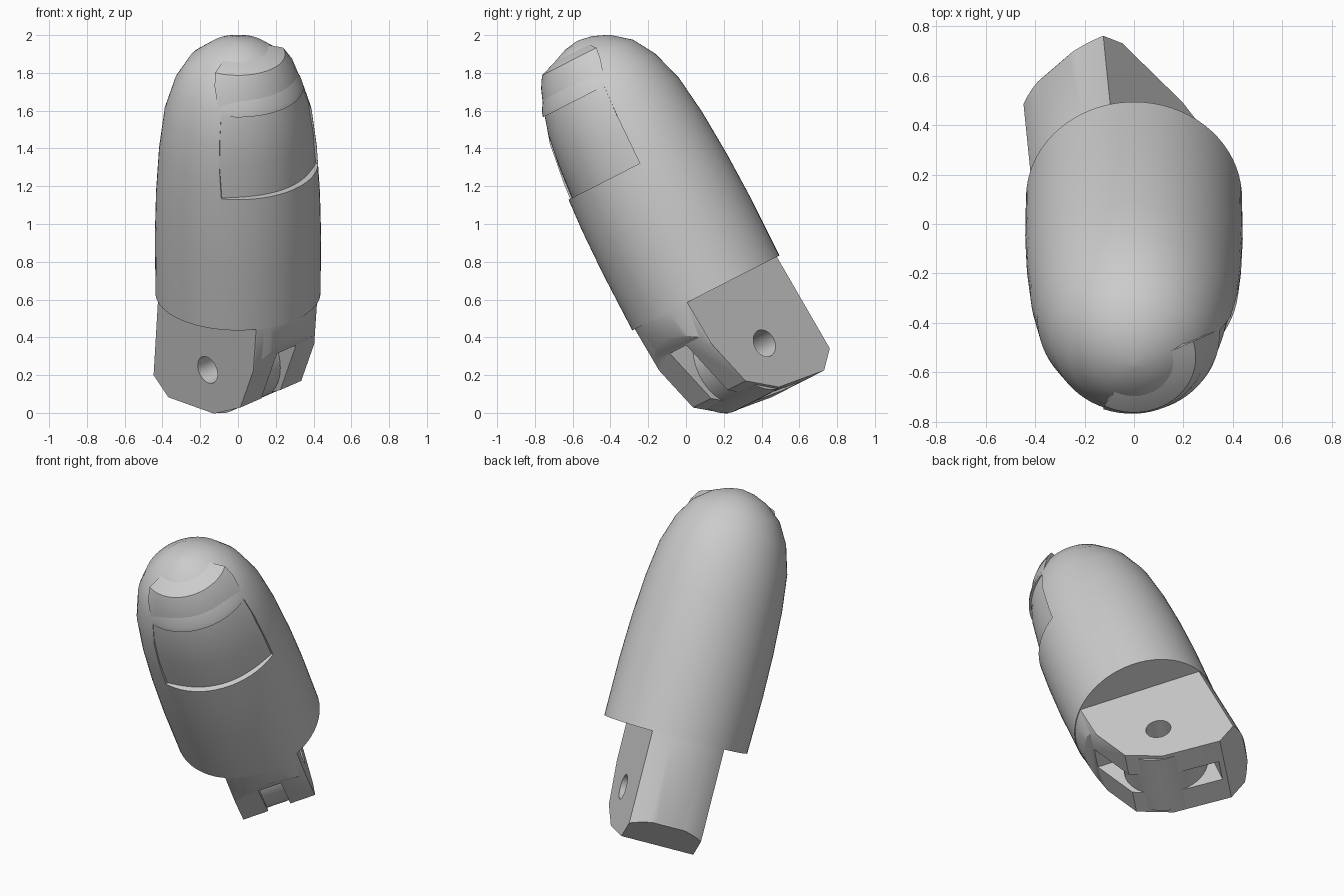
import bpy, bmesh, math
from mathutils import Matrix

if "Cube" in bpy.data.objects:
    bpy.data.objects.remove(bpy.data.objects["Cube"])

grey = bpy.data.materials.new("plain grey")
grey.use_nodes = True
COLOUR = (0.6, 0.6, 0.6, 1)
grey.diffuse_color = COLOUR
grey.node_tree.nodes["Principled BSDF"].inputs["Base Color"].default_value = COLOUR

# Finger frame: local z runs along the finger, x across the hinge ears, -y towards the nail
FRAME = (Matrix.Translation((0, 0.105, 0.635)) @ Matrix.Rotation(math.radians(27), 4, 'X')
         @ Matrix.Rotation(math.radians(44), 4, 'Z'))


def finish(bm, name):
    bmesh.ops.recalc_face_normals(bm, faces=bm.faces)
    mesh = bpy.data.meshes.new(name)
    bm.to_mesh(mesh)
    bm.free()
    mesh.transform(FRAME)
    mesh.materials.append(grey)
    obj = bpy.data.objects.new(name, mesh)
    bpy.context.collection.objects.link(obj)
    return obj


def select(obj):
    bpy.ops.object.select_all(action='DESELECT')
    obj.select_set(True)
    bpy.context.view_layer.objects.active = obj


def boolean(obj, cutter, operation='DIFFERENCE', keep=False):
    mod = obj.modifiers.new("cut", 'BOOLEAN')
    mod.operation, mod.object, mod.solver = operation, cutter, 'EXACT'
    select(obj)
    bpy.ops.object.modifier_apply(modifier=mod.name)
    if not keep:
        bpy.data.objects.remove(cutter)


def loft(rings, name):
    """Closed solid skinned through rings of equal point count."""
    bm = bmesh.new()
    loops = [[bm.verts.new(p) for p in ring] for ring in rings]
    for a, b in zip(loops, loops[1:]):
        for i in range(len(a)):
            j = (i + 1) % len(a)
            bm.faces.new((a[i], a[j], b[j], b[i]))
    bm.faces.new(loops[0])
    bm.faces.new(loops[-1])
    return finish(bm, name)


def circle(r, z, y=0.0, n=72):
    return [(r * math.cos(i * math.tau / n), y + r * math.sin(i * math.tau / n), z)
            for i in range(n)]


def cross_pin(r, half, name):
    """Cylinder along the hinge axis."""
    ring = circle(r, 0, n=48)
    return loft([[(x, p[0], HINGE_Z + p[1]) for p in ring] for x in (-half, half)], name)


def box(lo, hi, name):
    return loft([[(lo[0], lo[1], z), (hi[0], lo[1], z), (hi[0], hi[1], z), (lo[0], hi[1], z)]
                 for z in (lo[2], hi[2])], name)


def sector(rows, inner, name, n=20):
    """Curved slab facing the nail side; rows are (z, outer radius, half angle, side lift)."""
    rings = []
    for z, r, half, lift in rows:
        ring = []
        for i in range(n + 1):
            k = 2 * i / n - 1
            a = math.radians(NAIL_ANGLE + half * k)
            rr = r + lift * k ** 4
            ring.append((rr * math.cos(a), rr * math.sin(a), z))
        for k in (1, -1):
            a = math.radians(NAIL_ANGLE + half * k)
            ring.append((inner * math.cos(a), inner * math.sin(a), z))
        rings.append(ring)
    return loft(rings, name)


HINGE_Z = -0.378
NAIL_ANGLE = -95

# Rounded fingertip body
PROFILE = [(0, .437), (.35, .44), (.6, .434), (.86, .418), (1.08, .39), (1.25, .337),
           (1.37, .265), (1.45, .165), (1.485, .08), (1.497, .01)]
body = loft([circle(r, z) for z, r in PROFILE], "fingertip_body")
boolean(body, sector([(.77, .7, 51, 0), (1.22, .7, 54, 0)], .2, "nail_cutter"))

# Nail set into the recess, widening to a proud edge that slopes back at the tip
nail = sector([(.72, .39, 53, .03), (.95, .38, 54, .022), (1.12, .358, 55, .018),
               (1.25, .325, 57, .01), (1.36, .285, 64, .008), (1.42, .25, 68, 0),
               (1.47, .11, 68, 0)], .03, "nail")

# Hinge tongue: round stock cut to a flat-sided plate with a chamfered end
tongue = loft([circle(.433, .1), circle(.433, 0), circle(.43, -.7, .055)], "hinge_tongue")
OUTLINE = [(-.55, .1), (-.5, 0), (-.37, -.2), (-.25, -.51), (-.05, -.62),
           (.3, -.65), (.46, -.52), (.5, -.4), (.55, .1)]
plate = loft([[(x, y, z) for y, z in OUTLINE] for x in (-.224, .224)], "plate_shape")
boolean(tongue, plate, 'INTERSECT')

# Slot between the two ears, open at the end and on the nail side
boolean(tongue, box((-.07, -.7, -1), (.07, .27, -.2), "slot_cutter"))

# Round boss joining the ears, then the pin hole through everything
boss = cross_pin(.25, .2, "hinge_boss")
hole = cross_pin(.075, .4, "hole_cutter")
boolean(tongue, hole, keep=True)
boolean(boss, hole)

for part in (body, nail, tongue, boss):
    select(part)
    bpy.ops.object.shade_smooth_by_angle(angle=math.radians(32))
